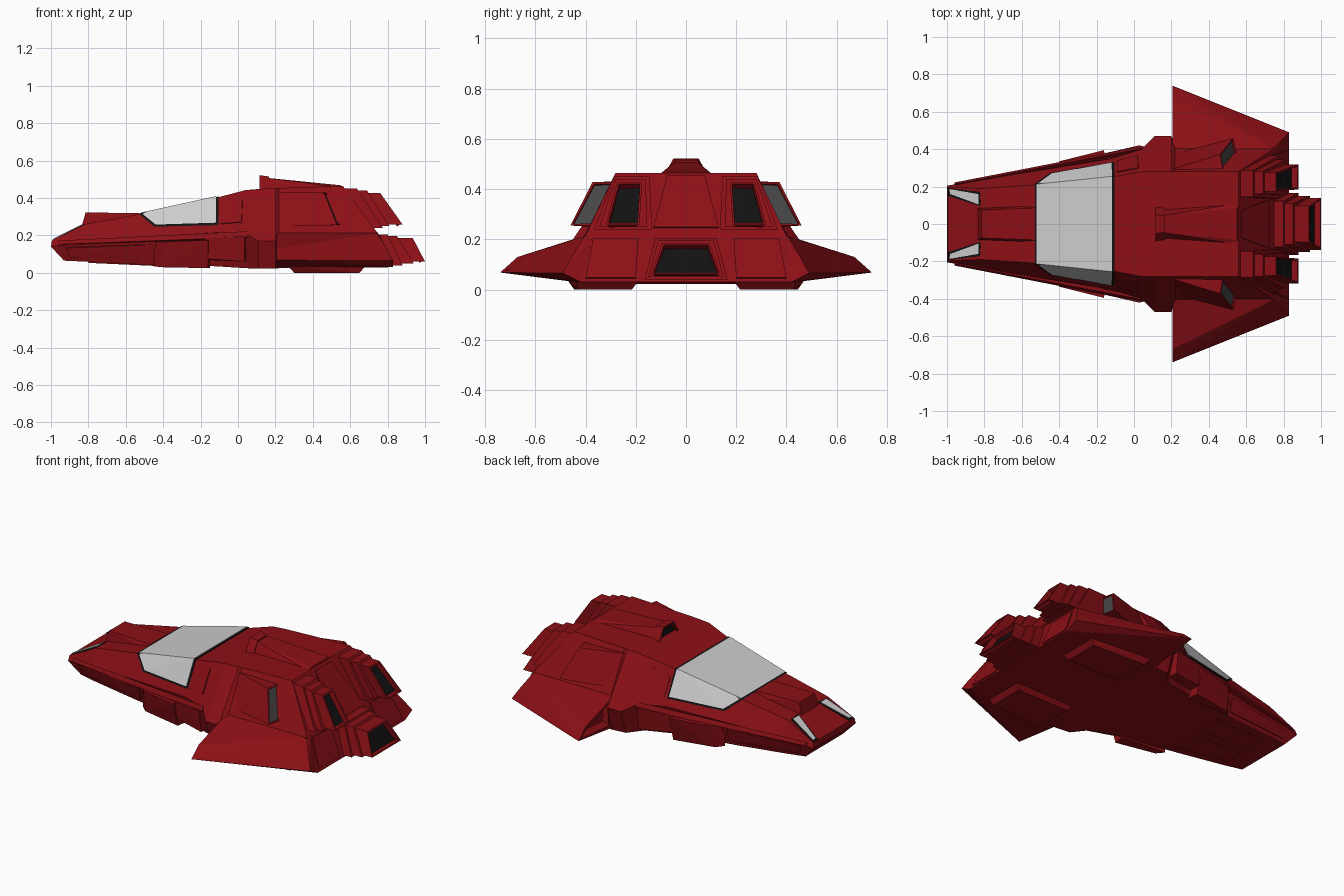
import bpy, bmesh
from mathutils import Vector
from mathutils.bvhtree import BVHTree

if "Cube" in bpy.data.objects:
    bpy.data.objects.remove(bpy.data.objects["Cube"])


def material(name, rgb):
    m = bpy.data.materials.new(name)
    m.diffuse_color = (*rgb, 1)
    m.use_nodes = True
    m.node_tree.nodes["Principled BSDF"].inputs["Base Color"].default_value = m.diffuse_color
    return m


RED = material("red_paint", (0.26, 0.005, 0.008))
BLACK = material("black", (0.006, 0.006, 0.006))
SMOKE = material("smoked_glass", (0.06, 0.06, 0.06))


def finish(name, bm, mats, mirror):
    bmesh.ops.recalc_face_normals(bm, faces=bm.faces)
    me = bpy.data.meshes.new(name)
    bm.to_mesh(me)
    bm.free()
    for m in mats:
        if m:
            me.materials.append(m)
    ob = bpy.data.objects.new(name, me)
    bpy.context.collection.objects.link(ob)
    if mirror:
        mod = ob.modifiers.new("mirror", "MIRROR")
        mod.use_axis = (False, True, False)
    return ob


def solid(name, pts, mat=RED, mirror=True, recess=None):
    """Convex block from its corners; recess = (direction, border, depth, material)."""
    bm = bmesh.new()
    for p in pts:
        bm.verts.new(p)
    bmesh.ops.convex_hull(bm, input=bm.verts)
    bmesh.ops.dissolve_limit(bm, angle_limit=0.03, verts=bm.verts, edges=bm.edges)
    bmesh.ops.recalc_face_normals(bm, faces=bm.faces)
    mats = [mat]
    if recess:
        d, border, depth, inner = recess
        f = max(bm.faces, key=lambda q: q.normal.dot(Vector(d)))
        bmesh.ops.inset_individual(bm, faces=[f], thickness=border)
        bmesh.ops.inset_individual(bm, faces=[f], thickness=0.002, depth=-depth)
        mats.append(inner)
        f.material_index = 1
    return finish(name, bm, mats, mirror)


def both(pts):
    return pts + [(x, -y, z) for x, y, z in pts]


# main hull: stations of (x, y, z) for bottom edge, belt line, top edge
stations = [
    [(-.93, .18, .065), (-1, .205, .14), (-.995, .197, .172)],
    [(-.82, .20, .06), (-.82, .235, .165), (-.82, .19, .26)],
    [(-.52, .24, .045), (-.52, .285, .19), (-.52, .21, .315)],
    [(-.12, .30, .035), (-.12, .35, .215), (-.12, .25, .40)],
    [(.04, .34, .025), (.04, .40, .21), (.04, .28, .442)],
    [(.11, .42, .022), (.11, .47, .17), (.11, .28, .448)],
    [(.20, .43, .022), (.20, .47, .17), (.20, .28, .452)],
    [(.22, .43, .025), (.22, .405, .215), (.22, .28, .453)],
    [(.83, .42, .03), (.745, .40, .215), (.56, .28, .465)],
]
bm = bmesh.new()
rings = [[bm.verts.new((x, -y, z)) for x, y, z in s] +
         [bm.verts.new(p) for p in reversed(s)] for s in stations]
for a, b in zip(rings, rings[1:]):
    for i in range(6):
        j = (i + 1) % 6
        bm.faces.new((a[i], a[j], b[j], b[i]))
for r in (rings[0], rings[-1]):
    for i, j in ((0, 1), (1, 2)):
        bm.faces.new((r[i], r[j], r[5 - j], r[5 - i]))
bmesh.ops.recalc_face_normals(bm, faces=bm.faces)
tree = BVHTree.FromBMesh(bm)
finish("main_hull", bm, [RED], False)


def plate(name, coords, view, mat=RED, t=0.006, mirror=True):
    """Thin panel laid on the hull: outline given in one view and projected."""
    make, d = {"side": (lambda a, b: (a, 2, b), (0, -1, 0)),
               "top": (lambda a, b: (a, b, 2), (0, 0, -1)),
               "back": (lambda a, b: (2, a, b), (-1, 0, 0)),
               "below": (lambda a, b: (a, b, -2), (0, 0, 1))}[view]
    hits = [tree.ray_cast(Vector(make(*c)), Vector(d)) for c in coords]
    pts = []
    for h in hits:
        pts += [h[0] + h[1] * t, h[0] - h[1] * 0.01]
    return solid(name, pts, mat, mirror)


# canopy and its black seal
solid("canopy_seal", both([(-.53, .214, .317), (-.448, .273, .247),
                           (-.105, .333, .255), (-.105, .256, .408)]), BLACK, False)
solid("canopy", both([(-.52, .213, .322), (-.44, .271, .258),
                      (-.117, .331, .268), (-.117, .255, .410)]), None, False)

# nose details
solid("hood", both([(-.835, .085, .25), (-.815, .075, .322), (-.53, .085, .32),
                    (-.53, .10, .29)]), RED, False)
plate("headlight_frame", [(-.992, .192), (-.992, .150), (-.82, .095), (-.825, .172)],
      "top", BLACK, 0.003)
plate("headlight", [(-.985, .187), (-.98, .160), (-.83, .105), (-.83, .160)], "top", None)
solid("side_rail", [(-.96, .20, .15), (-.96, .222, .152), (-.96, .213, .172),
                    (.05, .38, .185), (.05, .418, .190), (.05, .405, .222)])

# lower side strakes
solid("front_strake", [(-.45, .27, .035), (-.45, .27, .17), (-.40, .335, .165),
                       (-.41, .305, .03), (-.16, .395, .175), (-.16, .35, .025),
                       (-.15, .28, .025), (-.15, .28, .18)])
solid("rear_strake", [(-.19, .30, .07), (-.19, .30, .19), (-.17, .375, .185),
                      (-.17, .36, .075), (.035, .422, .195), (.035, .405, .06),
                      (.05, .32, .06), (.05, .32, .20)])

# cabin pillar and nose side panels
plate("cabin_pillar_panel", [(-.09, .26), (.02, .27), (.025, .40), (-.09, .37)], "side")
plate("nose_side_panel", [(-.90, .085), (-.47, .07), (-.47, .15), (-.92, .135)], "side")

# wings with recessed front intakes
W = .205
solid("wing", [(W, .37, .225), (W, .67, .13), (W, .74, .068), (W, .44, .03),
               (W, .37, .03), (.745, .37, .218), (.745, .405, .212), (.80, .46, .12),
               (.83, .49, .065), (.83, .42, .03)],
      recess=((-1, 0, 0), .022, .06, RED))

# raised side vents with smoked slit at the rear
solid("side_vent", [(.21, .295, .43), (.25, .385, .25), (.46, .372, .428),
                    (.53, .46, .255), (.48, .27, .428), (.55, .36, .255)],
      recess=((1, 0, 0), .012, .008, SMOKE))

# roof scoop and spine
solid("roof_scoop", both([(.115, .095, .44), (.115, .05, .522), (.165, .045, .515),
                          (.165, .09, .44)]), RED, False,
      recess=((-1, 0, 0), .012, .02, BLACK))
solid("roof_spine", both([(.15, .08, .44), (.15, .045, .508), (.55, .085, .468),
                          (.56, .11, .455)]), RED, False)


def thruster(name, z, top, bottom, x0, x_top, x_bot, mirror, nozzle=False):
    pts = []
    for zz, ys, xr in ((z[1], top, x_top), (z[0], bottom, x_bot)):
        for y in ys:
            pts += [(x0, y, zz), (xr, y, zz)]
    solid(name, pts, RED, mirror,
          ((1, 0, .5), .012, .03, BLACK) if nozzle else None)


# thrusters: stepped, raked housings ending in black nozzles
thruster("upper_thruster_base", (.24, .452), (.145, .285), (.135, .365), .5, .635, .775, True)
thruster("upper_thruster_housing", (.25, .44), (.16, .282), (.155, .345), .5, .69, .81, True)
thruster("upper_thruster_nozzle", (.258, .427), (.175, .275), (.185, .318), .5, .76, .88, True, True)
thruster("lower_thruster_base", (.04, .205), (-.122, .122), (-.165, .165), .6, .80, .88, False)
thruster("lower_thruster_housing", (.05, .197), (-.11, .11), (-.15, .15), .6, .85, .94, False)
thruster("lower_thruster_nozzle", (.06, .185), (-.095, .095), (-.138, .138), .6, .935, 1, False, True)

# tail panels
plate("tail_centre_panel", [(-.075, .45), (.075, .45), (.13, .245), (-.13, .245)],
      "back", mirror=False)
plate("tail_side_panel", [(.19, .20), (.37, .20), (.40, .045), (.20, .045)], "back")

# belly skids and panels
solid("belly_skid", [(.27, .19, .035), (.27, .47, .035), (.30, .215, 0), (.30, .445, 0),
                     (.68, .19, .035), (.68, .44, .035), (.65, .215, 0), (.65, .43, 0)])
plate("belly_panel", [(-.80, .03), (-.80, .15), (-.45, .19), (-.45, .03)], "below")
